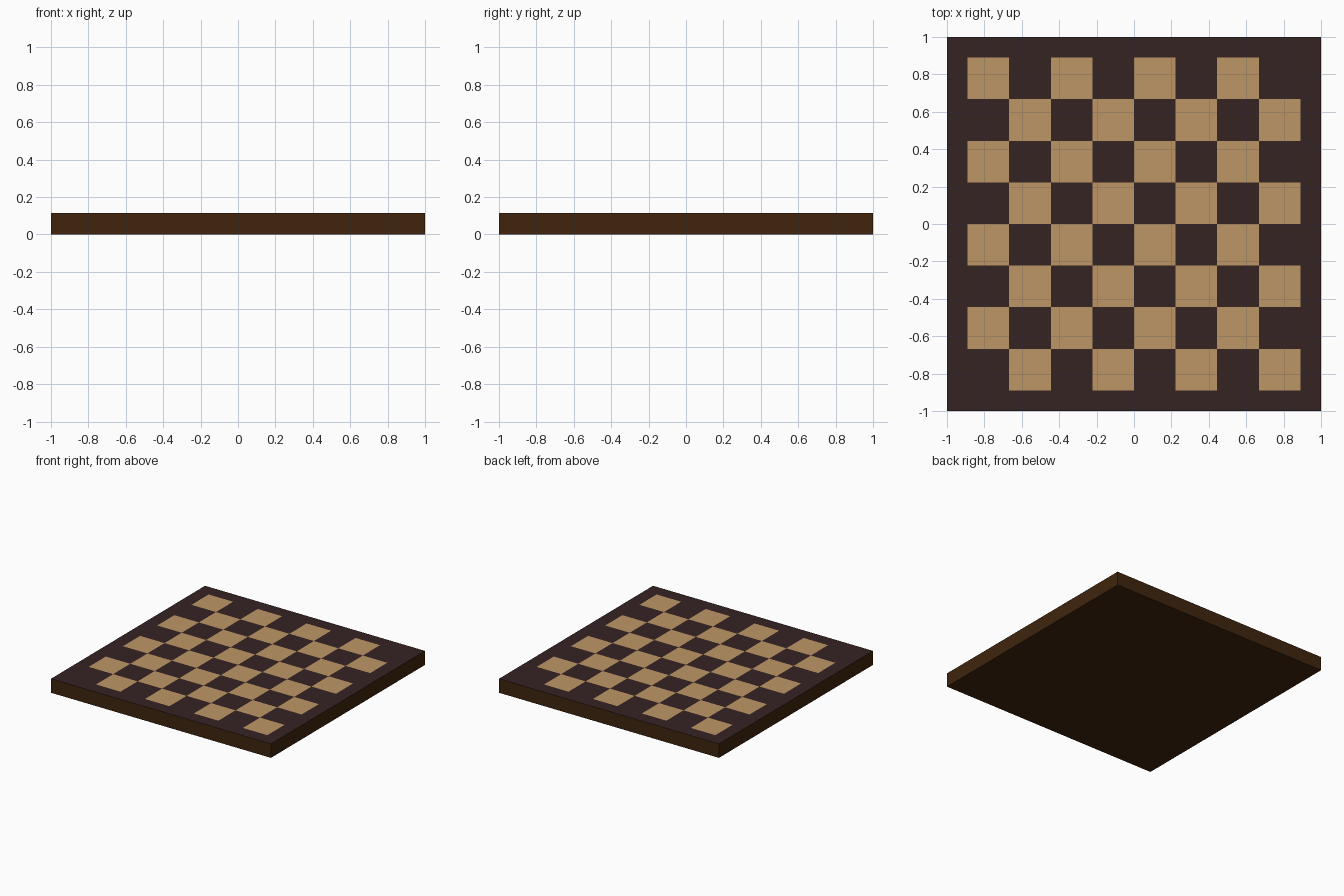
import bpy, bmesh

if "Cube" in bpy.data.objects:
    bpy.data.objects.remove(bpy.data.objects["Cube"])

H = 0.115      # board thickness
PLAY = 0.89    # half-width of the chequered area


def material(name, rgb):
    m = bpy.data.materials.new(name)
    m.diffuse_color = (*rgb, 1.0)
    m.use_nodes = True
    m.node_tree.nodes["Principled BSDF"].inputs["Base Color"].default_value = m.diffuse_color
    return m


mats = [material("brown_edge", (0.050, 0.0185, 0.0042)),
        material("dark_squares", (0.037, 0.0168, 0.0168)),
        material("light_squares", (0.515, 0.305, 0.133))]

# Grid lines: border, eight squares, border
lines = [-1.0] + [-PLAY + i * PLAY / 4 for i in range(9)] + [1.0]
n = len(lines)

bm = bmesh.new()

# Top surface, coloured in a chequer rule inside a dark border
top = [[bm.verts.new((x, y, H)) for y in lines] for x in lines]
for i in range(n - 1):
    for j in range(n - 1):
        f = bm.faces.new((top[i][j], top[i + 1][j], top[i + 1][j + 1], top[i][j + 1]))
        inside = 0 < i < n - 2 and 0 < j < n - 2
        f.material_index = 2 if inside and (i + j) % 2 == 1 else 1

# Brown sides and underside, extruded down from the rim
rim = [e for e in bm.edges if e.is_boundary]
ext = bmesh.ops.extrude_edge_only(bm, edges=rim)["geom"]
for g in ext:
    if isinstance(g, bmesh.types.BMVert):
        g.co.z = 0.0
    elif isinstance(g, bmesh.types.BMFace):
        g.material_index = 0
bottom = [e for e in bm.edges if e.is_boundary]
for f in bmesh.ops.contextual_create(bm, geom=bottom)["faces"]:
    f.material_index = 0
bmesh.ops.recalc_face_normals(bm, faces=bm.faces[:])

me = bpy.data.meshes.new("chess_board")
bm.to_mesh(me)
bm.free()
for m in mats:
    me.materials.append(m)
board = bpy.data.objects.new("chess_board", me)
bpy.context.collection.objects.link(board)
